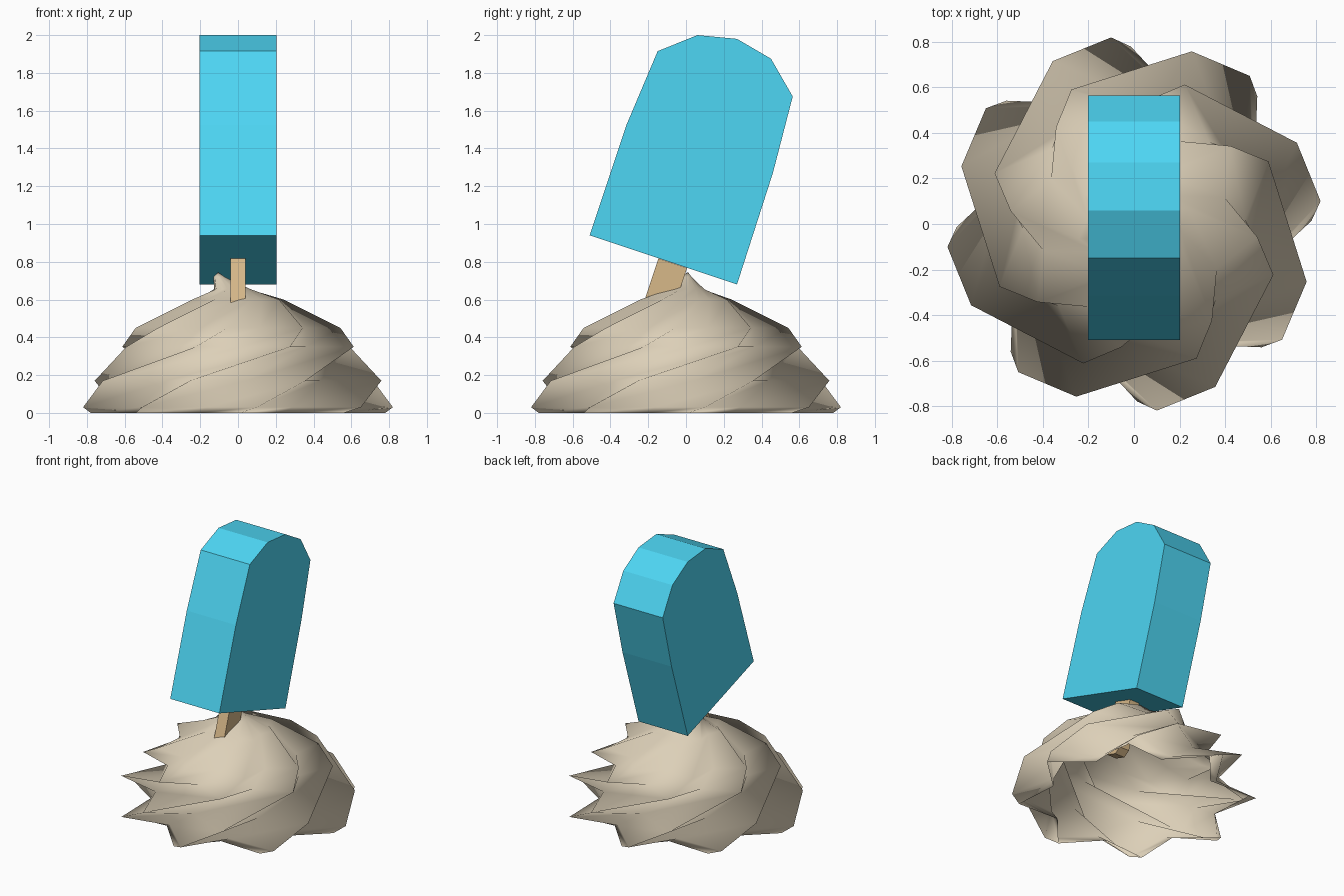
import bpy
import math

if "Cube" in bpy.data.objects:
    bpy.data.objects.remove(bpy.data.objects["Cube"])


def make_object(name, verts, faces, color, smooth=False):
    mesh = bpy.data.meshes.new(name)
    mesh.from_pydata(verts, [], faces)
    mesh.update()
    mat = bpy.data.materials.new(name + "_material")
    mat.diffuse_color = (*color, 1)
    mat.use_nodes = True
    mat.node_tree.nodes["Principled BSDF"].inputs["Base Color"].default_value = mat.diffuse_color
    mesh.materials.append(mat)
    for p in mesh.polygons:
        p.use_smooth = smooth
    obj = bpy.data.objects.new(name, mesh)
    bpy.context.collection.objects.link(obj)
    return obj


def slab(name, profile, half, color):
    """Extrude a counter-clockwise (y, z) profile across x."""
    n = len(profile)
    verts = [(x, y, z) for x in (-half, half) for y, z in profile]
    faces = [tuple(reversed(range(n))), tuple(range(n, 2 * n))]
    faces += [(i, (i + 1) % n, n + (i + 1) % n, n + i) for i in range(n)]
    return make_object(name, verts, faces, color)


# Ice block: tilted, rounded-top slab
ice = [(-0.51, 0.94), (0.27, 0.68), (0.46, 1.27), (0.565, 1.675), (0.45, 1.875),
       (0.27, 1.98), (0.06, 2.0), (-0.15, 1.915), (-0.315, 1.525)]
slab("ice_block", ice, 0.203, (0.075, 0.67, 0.90))

# Stick: follows the same tilt, with a chamfered lower end inside the cream
tilt = math.atan2(0.26, 0.78)
stick = []
for w, t in [(-0.08, 0), (-0.08, -0.34), (-0.045, -0.385), (0.045, -0.385),
             (0.08, -0.34), (0.08, 0)]:
    stick.append((-0.07 + w * math.cos(tilt) + t * math.sin(tilt),
                  0.793 - w * math.sin(tilt) + t * math.cos(tilt)))
slab("stick", stick, 0.04, (0.68, 0.48, 0.25))

# Cream swirl: open-bottomed, eight-lobed star rings that twist upward
LOBES = 8
N = LOBES * 2
# height, ridge radius, ridge angle, valley ratio, x shift
rings = [(0.00, 0.78, 46, 0.74, 0), (0.03, 0.826, 52, 0.72, 0),
         (0.17, 0.80, 71.5, 0.72, 0), (0.35, 0.652, 115, 0.75, 0),
         (0.45, 0.545, 129, 0.76, 0), (0.60, 0.25, 150, 0.82, 0),
         (0.655, 0.10, 165, 0.9, -0.03), (0.72, 0.03, 175, 1.0, -0.10)]
verts, faces = [], []
for z, r, deg, valley, shift in rings:
    for i in range(N):
        a = math.radians(deg) + i * 2 * math.pi / N
        rad = r * (valley if i % 2 else 1)
        verts.append((rad * math.cos(a) + shift, rad * math.sin(a), z))
for k in range(len(rings) - 1):
    for i in range(N):
        j = (i + 1) % N
        faces.append((k * N + i, k * N + j, (k + 1) * N + j, (k + 1) * N + i))
# Curled tip
top = (len(rings) - 1) * N
verts.append((-0.105, 0.01, 0.745))
faces += [(top + i, top + (i + 1) % N, len(verts) - 1) for i in range(N)]
make_object("cream_swirl", verts, faces, (0.72, 0.63, 0.48), smooth=True)
